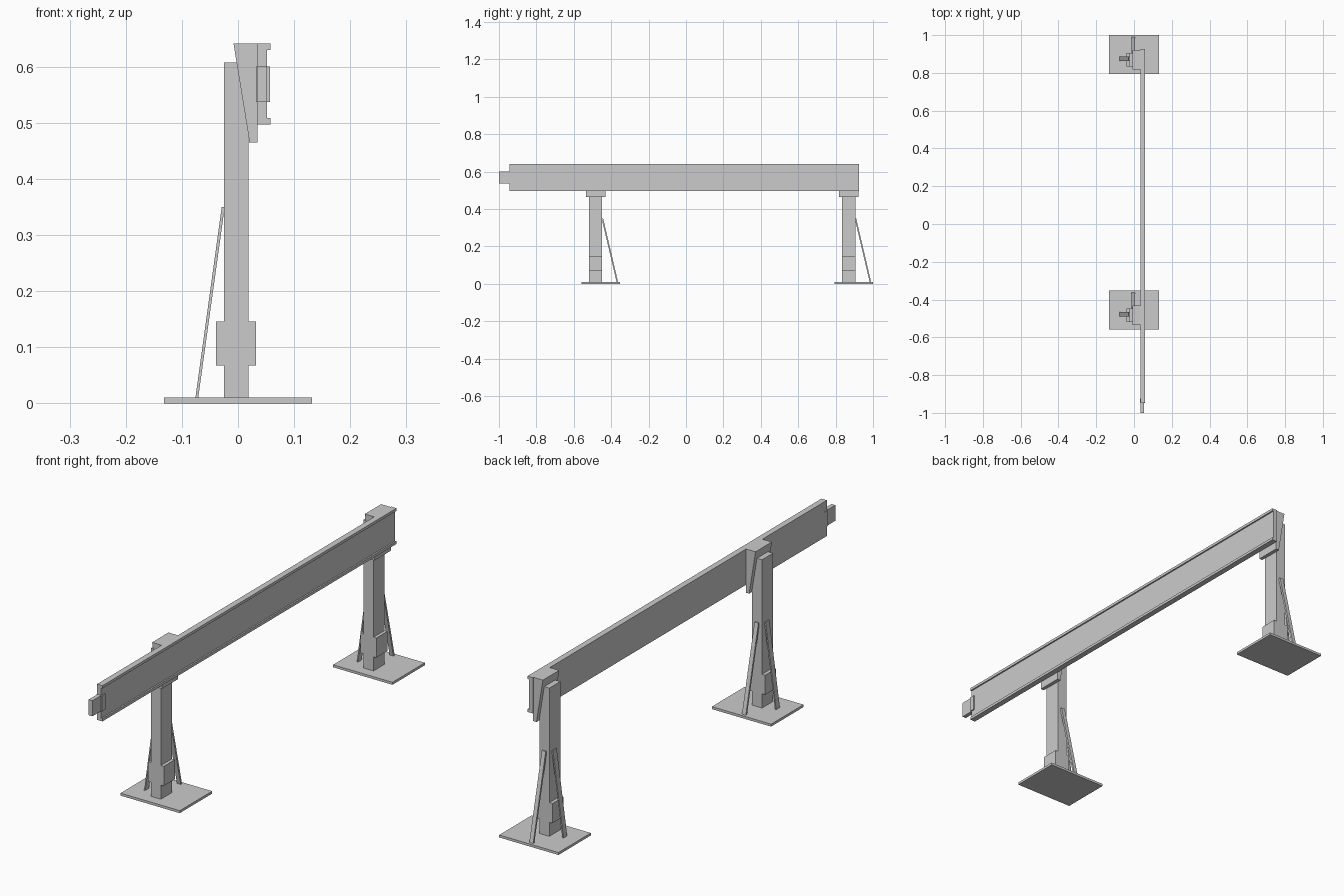
import bpy, bmesh
from mathutils import Vector

if "Cube" in bpy.data.objects:
    bpy.data.objects.remove(bpy.data.objects["Cube"])


def prism(name, pts, axis, a, b):
    """Extrude a profile along axis: 'y' takes (x, z) points, 'x' takes (y, z) points."""
    def place(p, t):
        return (p[0], t, p[1]) if axis == 'y' else (t, p[0], p[1])
    bm = bmesh.new()
    face = bm.faces.new([bm.verts.new(place(p, a)) for p in pts])
    ext = bmesh.ops.extrude_face_region(bm, geom=[face])
    verts = [g for g in ext['geom'] if isinstance(g, bmesh.types.BMVert)]
    bmesh.ops.translate(bm, verts=verts, vec=Vector(place((0, 0), b - a)))
    bmesh.ops.recalc_face_normals(bm, faces=bm.faces)
    me = bpy.data.meshes.new(name)
    bm.to_mesh(me)
    bm.free()
    ob = bpy.data.objects.new(name, me)
    bpy.context.collection.objects.link(ob)
    return ob


def box(name, x, y, z):
    return prism(name, [(x[0], z[0]), (x[1], z[0]), (x[1], z[1]), (x[0], z[1])], 'y', *y)


# Channel rail with top and bottom lips on the outer side
prism("rail", [(0.034, 0.497), (0.058, 0.497), (0.058, 0.508), (0.052, 0.508),
               (0.052, 0.630), (0.058, 0.630), (0.058, 0.641), (0.034, 0.641)],
      'y', -0.945, 0.926)

# Connector at the free end of the rail
box("connector_collar", (0.032, 0.057), (-0.947, -0.925), (0.537, 0.600))
box("connector_tongue", (0.035, 0.052), (-1.0, -0.94), (0.537, 0.600))

# Post outline including the thicker lower band
post = [(-0.025, 0.008), (0.019, 0.008), (0.019, 0.067), (0.032, 0.067),
        (0.032, 0.146), (0.019, 0.146), (0.019, 0.607), (-0.025, 0.607),
        (-0.025, 0.146), (-0.039, 0.146), (-0.039, 0.067), (-0.025, 0.067)]

for label, yc in (("front", -0.483), ("rear", 0.870)):
    # Ground plate and post
    box(label + "_base_plate", (-0.132, 0.132), (yc - 0.076, yc + 0.130), (0, 0.010))
    prism(label + "_post", post, 'y', yc - 0.035, yc + 0.035)
    # Wedge bracket between post and rail
    prism(label + "_bracket", [(-0.008, 0.641), (0.019, 0.475), (0.020, 0.465),
                               (0.035, 0.465), (0.035, 0.641)],
          'y', yc - 0.052, yc + 0.052)
    # Slanted braces on the back and on the side
    prism(label + "_back_brace", [(-0.076, 0.009), (-0.071, 0.009),
                                  (-0.025, 0.340), (-0.025, 0.350), (-0.029, 0.350)],
          'y', yc - 0.006, yc + 0.018)
    prism(label + "_side_brace", [(yc + 0.112, 0.009), (yc + 0.120, 0.009),
                                  (yc + 0.040, 0.350), (yc + 0.034, 0.350),
                                  (yc + 0.034, 0.340)],
          'x', -0.012, 0.005)
